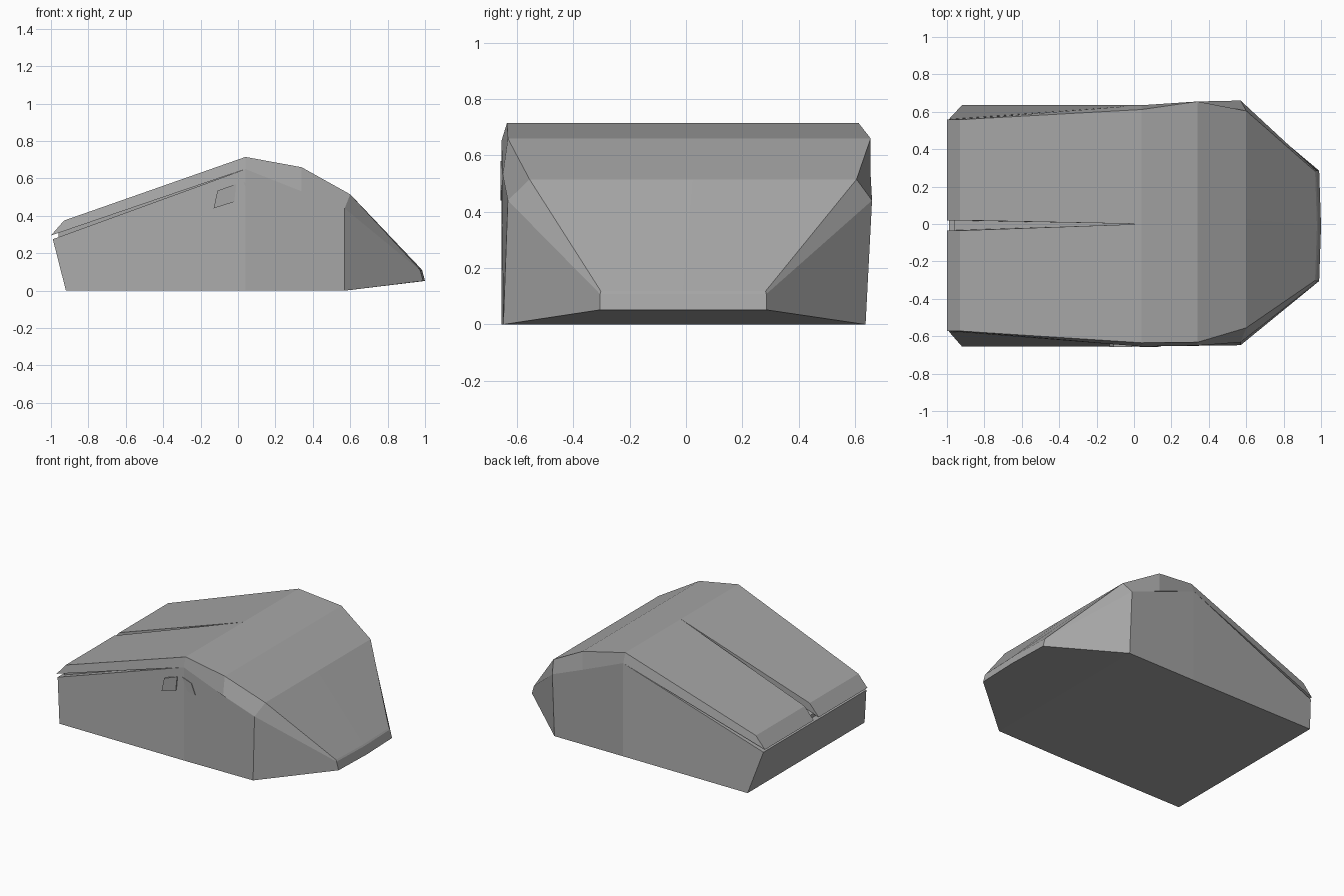
import bpy, bmesh

if "Cube" in bpy.data.objects:
    bpy.data.objects.remove(bpy.data.objects["Cube"])

grey = bpy.data.materials.new("dark_grey")
grey.diffuse_color = (0.38, 0.38, 0.38, 1)
grey.use_nodes = True
grey.node_tree.nodes["Principled BSDF"].inputs["Base Color"].default_value = grey.diffuse_color


def loft(name, sections):
    """Skin a row of equal-length cross-sections and cap both ends."""
    bm = bmesh.new()
    rings = [[bm.verts.new(p) for p in s] for s in sections]
    n = len(rings[0])
    for a, b in zip(rings, rings[1:]):
        for i in range(n):
            j = (i + 1) % n
            bm.faces.new((a[i], a[j], b[j], b[i]))
    bm.faces.new(rings[0])
    bm.faces.new(rings[-1])
    bmesh.ops.recalc_face_normals(bm, faces=bm.faces[:])
    mesh = bpy.data.meshes.new(name)
    bm.to_mesh(mesh)
    bm.free()
    mesh.materials.append(grey)
    obj = bpy.data.objects.new(name, mesh)
    bpy.context.collection.objects.link(obj)
    return obj


def section(low, top, bulge=0.0):
    """Six-point section; low and top are (x, z, y_near, y_far)."""
    def row(x, z, near, far):
        return [(x, near, z), (x + bulge, (near + far) / 2, z), (x, far, z)]
    return row(*low) + row(*top)[::-1]


# Lower body: flat sides, slanted rear end, tapered nose
loft("lower_body", [
    section((-0.92, 0, -0.655, 0.635), (-0.99, 0.275, -0.575, 0.56)),
    section((0.04, 0, -0.655, 0.635), (0.04, 0.65, -0.655, 0.635)),
    section((0.57, 0, -0.648, 0.637), (0.57, 0.44, -0.632, 0.66)),
    section((0.99, 0.052, -0.305, 0.285), (0.975, 0.108, -0.305, 0.285), 0.01),
])

# Inner spacer that fills the gap under the buttons
loft("button_spacer", [
    section((-0.96, 0.25, -0.54, 0.53), (-0.96, 0.312, -0.54, 0.53)),
    section((0.04, 0.60, -0.62, 0.60), (0.04, 0.66, -0.62, 0.60)),
])

# Palm shell: from the crown down to the nose
loft("palm_shell", [
    section((0.04, 0.65, -0.655, 0.635), (0.04, 0.715, -0.635, 0.612)),
    section((0.34, 0.531, -0.65, 0.655), (0.34, 0.66, -0.632, 0.655)),
    section((0.57, 0.44, -0.632, 0.66), (0.60, 0.515, -0.555, 0.605)),
    section((0.975, 0.108, -0.305, 0.285), (0.968, 0.118, -0.302, 0.282), 0.01),
])

# Two click buttons, split by a slit that narrows towards the crown
for name, inner, edge, crown_low, crown_top in (
        ("near_button", -0.035, -0.572, -0.655, -0.635),
        ("far_button", 0.02, 0.558, 0.635, 0.612)):
    loft(name, [
        [(-1.0, edge, 0.295), (-1.0, inner, 0.295),
         (-0.93, inner, 0.375), (-0.93, edge, 0.375)],
        [(0.04, crown_low, 0.65), (0.04, 0, 0.65),
         (0.04, 0, 0.715), (0.04, crown_top, 0.715)],
    ])

# Thumb buttons, slightly proud of the near side
for name, outline in (
        ("thumb_button_rear", [(-0.13, 0.44), (-0.02, 0.475), (-0.01, 0.57), (-0.11, 0.535)]),
        ("thumb_button_front", [(0.07, 0.49), (0.13, 0.48), (0.10, 0.555), (0.03, 0.58)])):
    loft(name, [[(x, y, z) for x, z in outline] for y in (-0.60, -0.658)])
